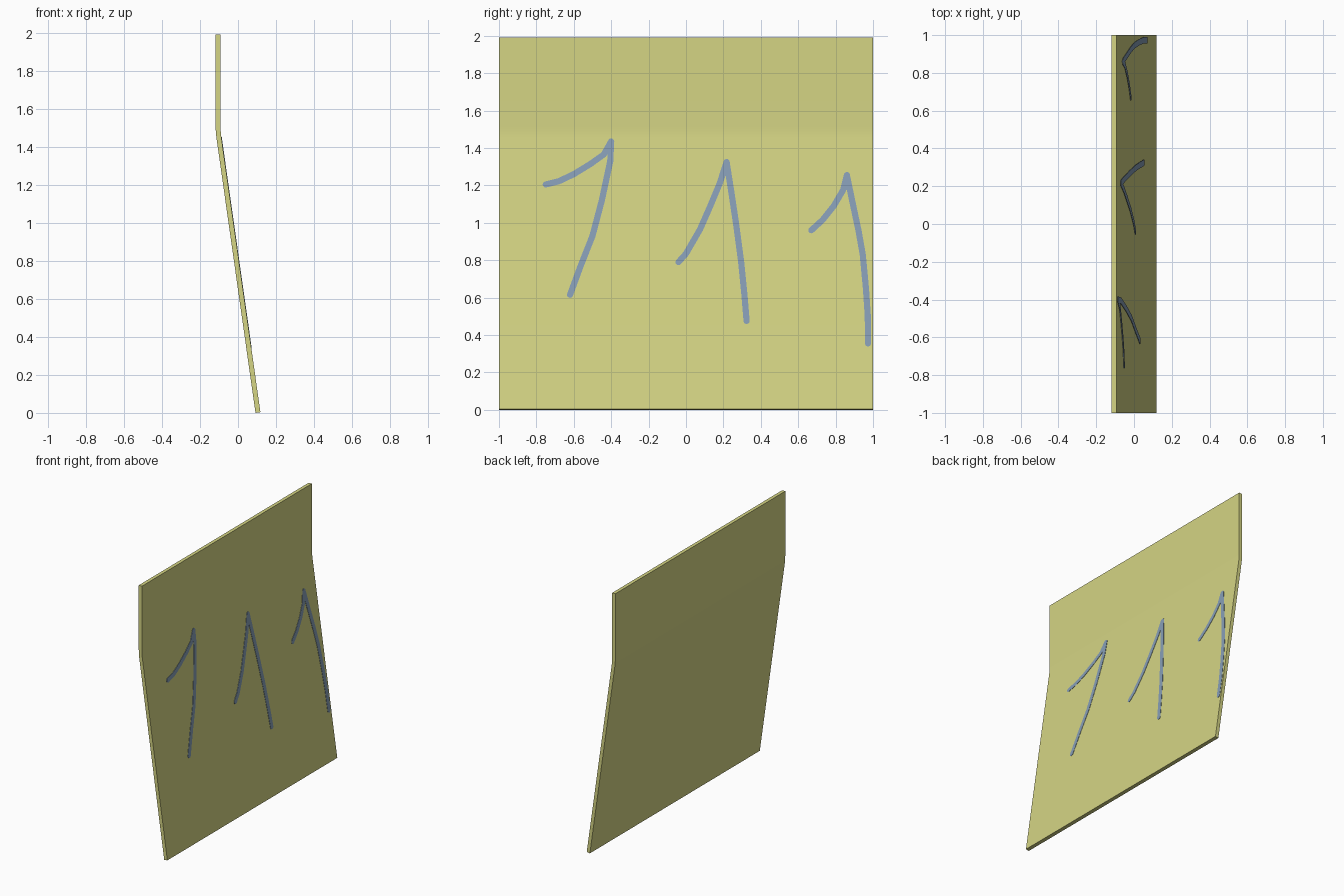
import bpy, bmesh, math
from mathutils import Vector

if "Cube" in bpy.data.objects:
    bpy.data.objects.remove(bpy.data.objects["Cube"])

HALF_X, THICK, TOP, BEND = 0.118, 0.026, 1.99, 1.48
SLOPE = 0.142                      # sideways run per unit of height on the leaning part


def material(name, rgb):
    m = bpy.data.materials.new(name)
    m.diffuse_color = (*rgb, 1)
    m.use_nodes = True
    m.node_tree.nodes["Principled BSDF"].inputs["Base Color"].default_value = m.diffuse_color
    return m


YELLOW = material("pale_olive_yellow", (0.66, 0.66, 0.23))
BLUE = material("grey_blue", (0.24, 0.34, 0.47))


def make_object(name, bm, mat):
    bmesh.ops.recalc_face_normals(bm, faces=bm.faces)
    me = bpy.data.meshes.new(name)
    bm.to_mesh(me)
    bm.free()
    me.materials.append(mat)
    ob = bpy.data.objects.new(name, me)
    bpy.context.collection.objects.link(ob)
    return ob


def prism(bm, points, offset):
    """Close an outline and push it along offset into a solid."""
    face = bm.faces.new([bm.verts.new(p) for p in points])
    new = bmesh.ops.extrude_face_region(bm, geom=[face])["geom"]
    bmesh.ops.translate(bm, vec=offset, verts=[v for v in new if isinstance(v, bmesh.types.BMVert)])
    if not face.is_valid or len(face.link_loops if hasattr(face, "link_loops") else face.loops) == 0:
        return
    if all(len(e.link_faces) == 1 for e in face.edges):
        bm.faces.remove(face)


def side(x_top, bottom):
    """One side of the bent profile from top to bottom, with a softened bend."""
    bend, r = Vector((x_top, BEND)), 0.035
    a = bend + Vector((0, r))
    b = bend + (bottom - bend).normalized() * r
    arc = [a * (1 - t) ** 2 + bend * 2 * t * (1 - t) + b * t * t for t in (0, .25, .5, .75, 1)]
    return [Vector((x_top, TOP))] + arc + [bottom]


# Bent panel: thin profile extruded along y, bottom cut square to the lean
back = side(-HALF_X, Vector((HALF_X - THICK, 0)))
front = side(-HALF_X + THICK, Vector((HALF_X, THICK * SLOPE)))
bm = bmesh.new()
prism(bm, [(p.x, -1, p.y) for p in back + front[::-1]], Vector((0, 2, 0)))
panel = make_object("bent_panel", bm, YELLOW)
bpy.context.view_layer.objects.active = panel
panel.select_set(True)
bpy.ops.object.shade_smooth_by_angle(angle=math.radians(30))


# Painted marks: thin round-ended ribbons lying on the leaning face
def ribbon(bm, path, w=0.0165):
    pts = [Vector(p) for p in path]
    dirs = []
    for i in range(len(pts)):
        dirs.append((pts[min(i + 1, len(pts) - 1)] - pts[max(i - 1, 0)]).normalized())
    norm = [Vector((-d.y, d.x)) * w for d in dirs]

    def cap(p, d, n):
        return [p + n * math.cos(a) + d * w * math.sin(a)
                for a in (math.pi * k / 6 for k in range(1, 6))]

    outline = [p + n for p, n in zip(pts, norm)]
    outline += cap(pts[-1], dirs[-1], norm[-1])
    outline += [p - n for p, n in zip(pts[::-1], norm[::-1])]
    outline += cap(pts[0], -dirs[0], -norm[0])
    prism(bm, [(HALF_X + 0.002 - SLOPE * (q.y - THICK * SLOPE), q.x, q.y) for q in outline],
          Vector((-0.005, 0, 0)))


# Each mark: a short arm and a long arm meeting at the peak, as (y, z)
MARKS = {
    "left_mark": ([(-.75, 1.205), (-.68, 1.222), (-.60, 1.26), (-.51, 1.315), (-.44, 1.365), (-.40, 1.435)],
                  [(-.40, 1.435), (-.405, 1.33), (-.45, 1.12), (-.50, .93), (-.565, .765), (-.62, .615)]),
    "middle_mark": ([(-.04, .79), (.0, .835), (.075, .965), (.13, 1.09), (.18, 1.21), (.217, 1.325)],
                    [(.217, 1.325), (.24, 1.18), (.267, 1.0), (.295, .79), (.312, .62), (.324, .475)]),
    "right_mark": ([(.67, .96), (.73, 1.015), (.79, 1.09), (.84, 1.175), (.86, 1.255)],
                   [(.86, 1.255), (.888, 1.12), (.922, .96), (.945, .83), (.962, .65), (.972, .5), (.973, .355)]),
}
for name, arms in MARKS.items():
    bm = bmesh.new()
    for arm in arms:
        ribbon(bm, arm)
    make_object(name, bm, BLUE)
